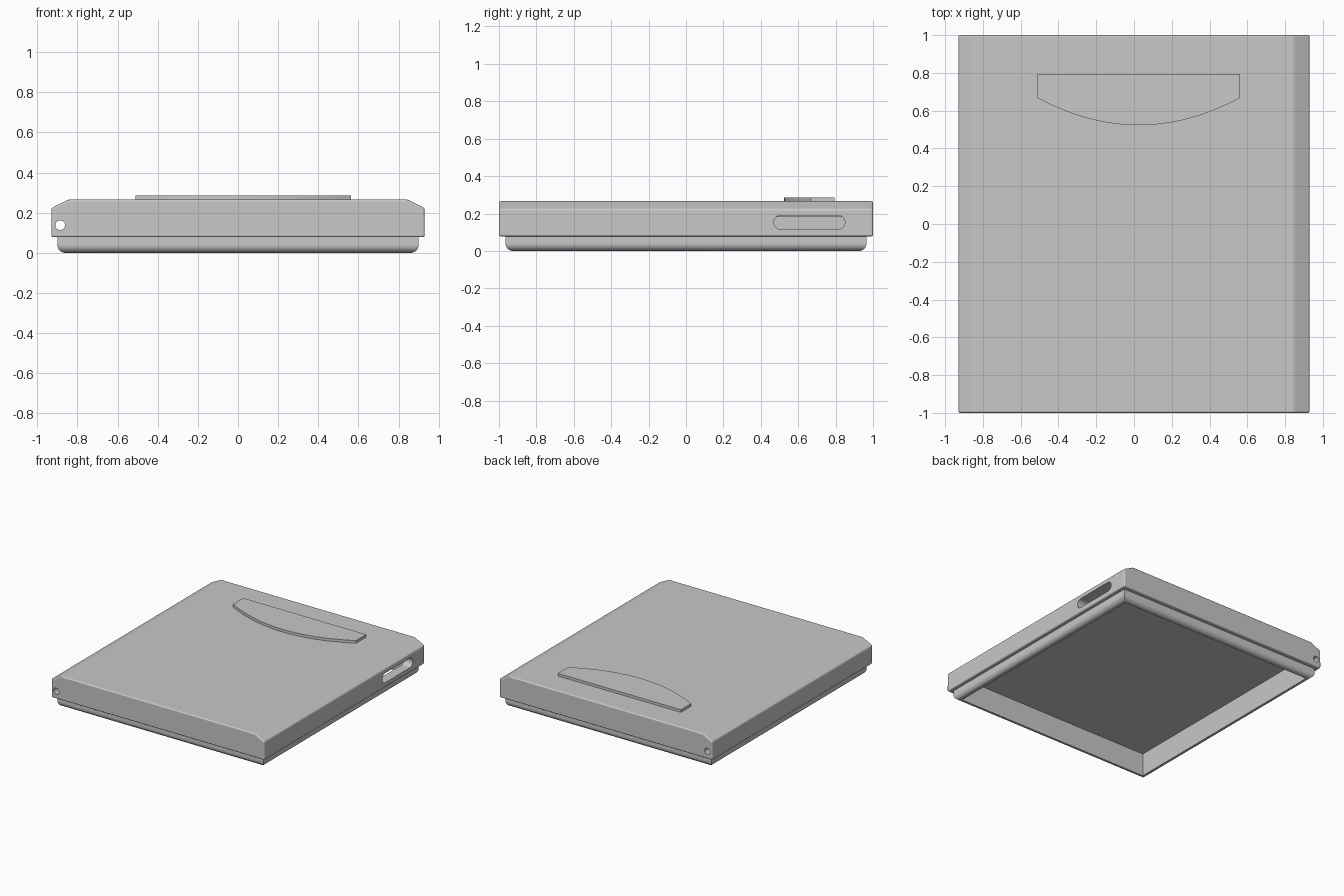
import bpy, bmesh, math

cube = bpy.data.objects.get("Cube")
if cube:
    bpy.data.objects.remove(cube, do_unlink=True)

grey = bpy.data.materials.new("light grey")
grey.use_nodes = True
colour = (0.58, 0.58, 0.58, 1)
grey.diffuse_color = colour
grey.node_tree.nodes["Principled BSDF"].inputs["Base Color"].default_value = colour


def prism(name, points, offset, bevel=0, choose=None, segments=4):
    """Extrude a closed loop of 3D points by offset, bevelling the chosen edges."""
    bm = bmesh.new()
    face = bm.faces.new([bm.verts.new(p) for p in points])
    out = bmesh.ops.extrude_face_region(bm, geom=[face])
    moved = [v for v in out["geom"] if isinstance(v, bmesh.types.BMVert)]
    bmesh.ops.translate(bm, verts=moved, vec=offset)
    bmesh.ops.recalc_face_normals(bm, faces=bm.faces)
    if bevel:
        edges = [e for e in bm.edges if choose is None or choose(e)]
        bmesh.ops.bevel(bm, geom=edges, offset=bevel, segments=segments,
                        profile=0.5, affect="EDGES", clamp_overlap=True)
    mesh = bpy.data.meshes.new(name)
    bm.to_mesh(mesh)
    bm.free()
    mesh.materials.append(grey)
    obj = bpy.data.objects.new(name, mesh)
    bpy.context.collection.objects.link(obj)
    return obj


def rectangle(hx, hy, z):
    return [(-hx, -hy, z), (hx, -hy, z), (hx, hy, z), (-hx, hy, z)]


def select(obj):
    bpy.ops.object.select_all(action="DESELECT")
    obj.select_set(True)
    bpy.context.view_layer.objects.active = obj


def combine(obj, tool, operation):
    """Join a solid to obj or cut it away, then discard the tool."""
    select(obj)
    mod = obj.modifiers.new("combine", "BOOLEAN")
    mod.operation, mod.solver, mod.object = operation, "EXACT", tool
    bpy.ops.object.modifier_apply(modifier=mod.name)
    bpy.data.objects.remove(tool, do_unlink=True)


# Lid shell: chamfered profile running front to back
half = [(0.93, 0.078), (0.93, 0.223), (0.845, 0.266)]
profile = half + [(-x, z) for x, z in reversed(half)]
shell = prism("lid_shell", [(x, -1, z) for x, z in profile], (0, 2, 0), 0.01)

# Inset lip with a rounded lower edge, fused to the shell
lip = prism("inset_lip", rectangle(0.9, 0.965, 0), (0, 0, 0.12), 0.04,
            lambda e: all(v.co.z < 0.01 for v in e.verts), 8)
combine(shell, lip, "UNION")

# Cutters: inner cavity, hinge pin bore, side slot
cavity = prism("cavity_cutter", rectangle(0.855, 0.92, -0.1), (0, 0, 0.281))
bore = prism("bore_cutter", [(-0.886 + 0.024 * math.cos(a), -1.1, 0.138 + 0.024 * math.sin(a))
             for a in [i * math.tau / 32 for i in range(32)]], (0, 2.2, 0))
slot_points = []
for i in range(34):
    a = -math.pi / 2 + (i if i < 17 else i - 1) * math.pi / 16
    y = 0.8125 if i < 17 else 0.5075
    slot_points.append((0.8, y + 0.0375 * math.cos(a), 0.153 + 0.0375 * math.sin(a)))
slot = prism("slot_cutter", slot_points, (0.2, 0, 0))
for cutter in (cavity, bore, slot):
    combine(shell, cutter, "DIFFERENCE")

# Raised thumb plate: straight back edge, bowed front edge
cx, hw = 0.025, 0.537
bow = [(cx + hw * t, 0.523 + 0.145 * t * t, 0.262) for t in [i / 12 - 1 for i in range(25)]]
plate = prism("thumb_plate", bow + [(cx + hw, 0.795, 0.262), (cx - hw, 0.795, 0.262)],
              (0, 0, 0.025))

# Crisp flat faces and smooth rounded edges
for obj in (shell, plate):
    select(obj)
    bpy.ops.object.shade_smooth_by_angle(angle=math.radians(35))
    weighted = obj.modifiers.new("flat_face_normals", "WEIGHTED_NORMAL")
    weighted.weight, weighted.keep_sharp = 100, True
